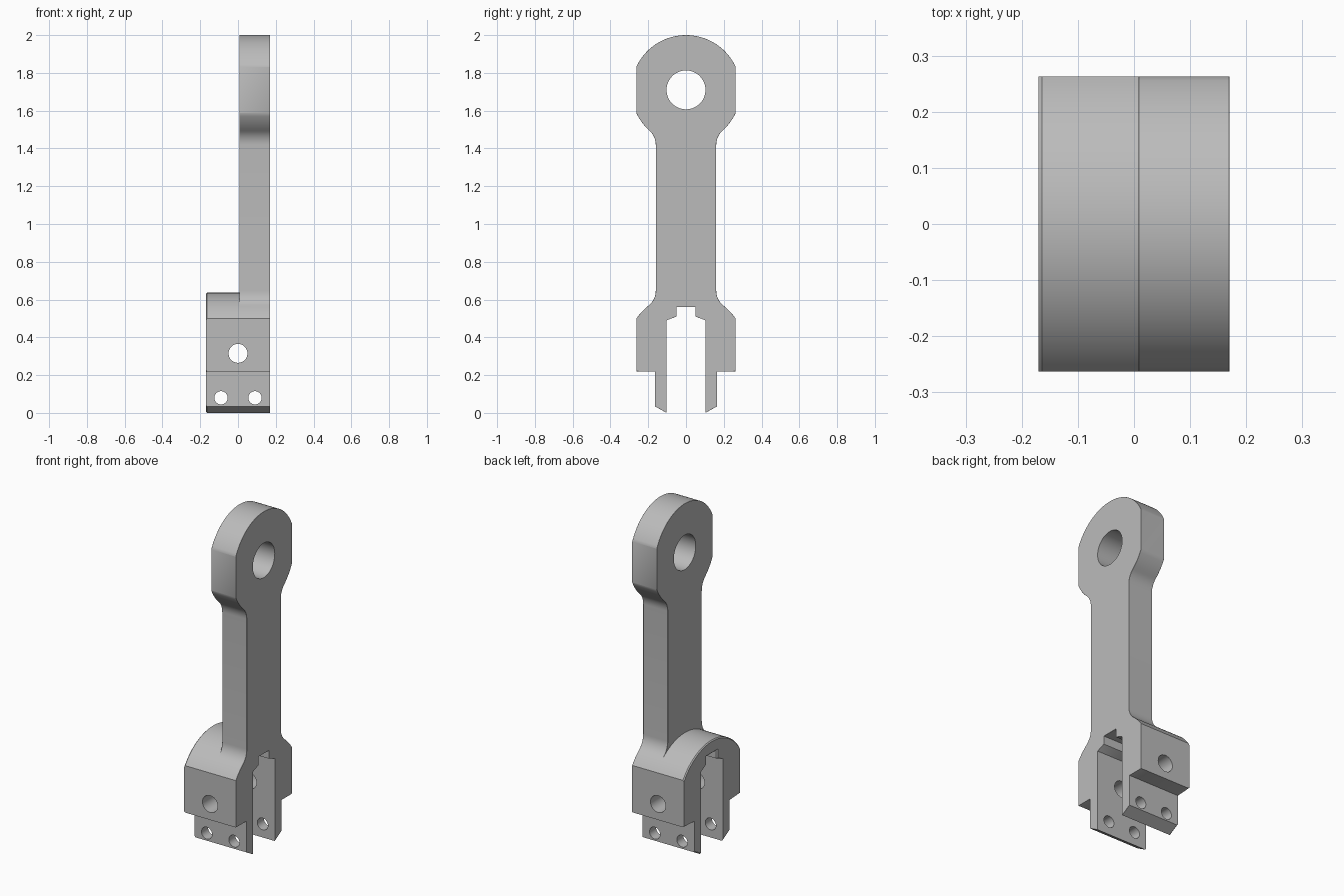
import bpy, bmesh
from math import sin, cos, acos, atan2, sqrt, pi
from mathutils import Matrix

cube = bpy.data.objects.get("Cube")
if cube:
    bpy.data.objects.remove(cube, do_unlink=True)

HX, HY, SEAM = 0.17, 0.263, 0.008       # half sizes, plane where arm meets fork
FORK_Z, FORK_R = 0.317, 0.32            # rounded fork top
HEAD_Z, HEAD_R = 1.71, 0.29             # rounded head
ARM_Y, FILLET = 0.16, 0.1
BEVEL = 0.006

grey = bpy.data.materials.new("plain grey")
grey.use_nodes = True
colour = (0.5, 0.5, 0.5, 1)
grey.diffuse_color = colour
grey.node_tree.nodes["Principled BSDF"].inputs["Base Color"].default_value = colour


def arc(cy, cz, r, a, b, n):
    return [(cy + r * cos(a + (b - a) * i / n), cz + r * sin(a + (b - a) * i / n))
            for i in range(n + 1)]


def extrude_profile(name, half, x0, x1, wants_bevel):
    """Mirror a half outline in y, extrude it along x and chamfer chosen rims."""
    outline = half + [(-y, z) for y, z in reversed(half) if y > 1e-5]
    bm = bmesh.new()
    face = bm.faces.new([bm.verts.new((x0, y, z)) for y, z in outline])
    ext = bmesh.ops.extrude_face_region(bm, geom=[face])
    moved = [v for v in ext["geom"] if isinstance(v, bmesh.types.BMVert)]
    bmesh.ops.translate(bm, verts=moved, vec=(x1 - x0, 0, 0))
    bmesh.ops.recalc_face_normals(bm, faces=bm.faces)
    rims = []
    for e in bm.edges:
        a, b = (v.co for v in e.verts)
        if abs(a.x - b.x) > 1e-4:
            continue
        upright = abs(a.y - b.y) < 1e-4
        plain = upright and (abs(a.y) > 0.26 or min(a.z, b.z) < 0.5)
        if not plain and wants_bevel(a.x, min(a.z, b.z)):
            rims.append(e)
    bmesh.ops.bevel(bm, geom=rims, offset=BEVEL, offset_type='OFFSET',
                    segments=1, profile=0.5, affect='EDGES', clamp_overlap=True)
    mesh = bpy.data.meshes.new(name)
    bm.to_mesh(mesh)
    bm.free()
    obj = bpy.data.objects.new(name, mesh)
    bpy.context.collection.objects.link(obj)
    return obj


def hole_cutter(name, r, location, axis):
    bm = bmesh.new()
    bmesh.ops.create_cone(bm, cap_ends=True, segments=48, radius1=r, radius2=r, depth=1,
                          matrix=Matrix.Translation(location) @ Matrix.Rotation(pi / 2, 4, axis))
    mesh = bpy.data.meshes.new(name)
    bm.to_mesh(mesh)
    bm.free()
    obj = bpy.data.objects.new(name, mesh)
    bpy.context.collection.objects.link(obj)
    obj.hide_render = True
    return obj


def finish(obj, cutters):
    bpy.ops.object.select_all(action='DESELECT')
    obj.select_set(True)
    bpy.context.view_layer.objects.active = obj
    for c in cutters:
        mod = obj.modifiers.new("hole", 'BOOLEAN')
        mod.operation, mod.solver, mod.object = 'DIFFERENCE', 'EXACT', c
        bpy.ops.object.modifier_apply(modifier=mod.name)
    obj.data.materials.clear()
    obj.data.materials.append(grey)
    for p in obj.data.polygons:
        p.material_index = 0
    bpy.ops.object.shade_smooth_by_angle(angle=pi / 6)


# Fork legs: slot with a stepped top, slanted toe, outer shoulder
legs = [(0.05, 0.56), (0.05, 0.51), (0.103, 0.49), (0.103, 0),
        (0.165, 0.035), (0.165, 0.22), (HY, 0.22)]
fork_edge = acos(HY / FORK_R)
head_edge = acos(HY / HEAD_R)

# Fillets tangent to the arm sides and to the round ends
fy = ARM_Y + FILLET
low_rise = sqrt((FORK_R + FILLET) ** 2 - fy ** 2)
high_drop = sqrt((HEAD_R + FILLET) ** 2 - fy ** 2)
low, high = atan2(low_rise, fy), atan2(high_drop, fy)

fork_half = legs + arc(0, FORK_Z, FORK_R, fork_edge, pi / 2, 20)
arm_half = (legs
            + arc(0, FORK_Z, FORK_R, fork_edge, low, 6)
            + arc(fy, FORK_Z + low_rise, FILLET, pi + low, pi, 8)[1:]
            + arc(fy, HEAD_Z - high_drop, FILLET, pi, pi - high, 8)
            + arc(0, HEAD_Z, HEAD_R, -high, -head_edge, 6)[1:]
            + arc(0, HEAD_Z, HEAD_R, head_edge, pi / 2, 20))

arm = extrude_profile("link_arm", arm_half, SEAM, HX,
                      lambda x, z: x > 0.1 or z > 0.565)
fork = extrude_profile("fork_side", fork_half, -HX, SEAM,
                       lambda x, z: x < -0.1)

# Through holes: head eye, fork pivot, two small pin holes
eye = hole_cutter("eye_cutter", 0.103, (0, 0, HEAD_Z), 'Y')
pivot = hole_cutter("pivot_cutter", 0.05, (0, 0, 0.315), 'X')
pins = [hole_cutter("pin_cutter", 0.035, (s * 0.09, 0, 0.08), 'X') for s in (-1, 1)]

finish(arm, [eye, pivot, pins[1]])
finish(fork, [pivot, pins[0]])
for c in [eye, pivot] + pins:
    bpy.data.objects.remove(c, do_unlink=True)
